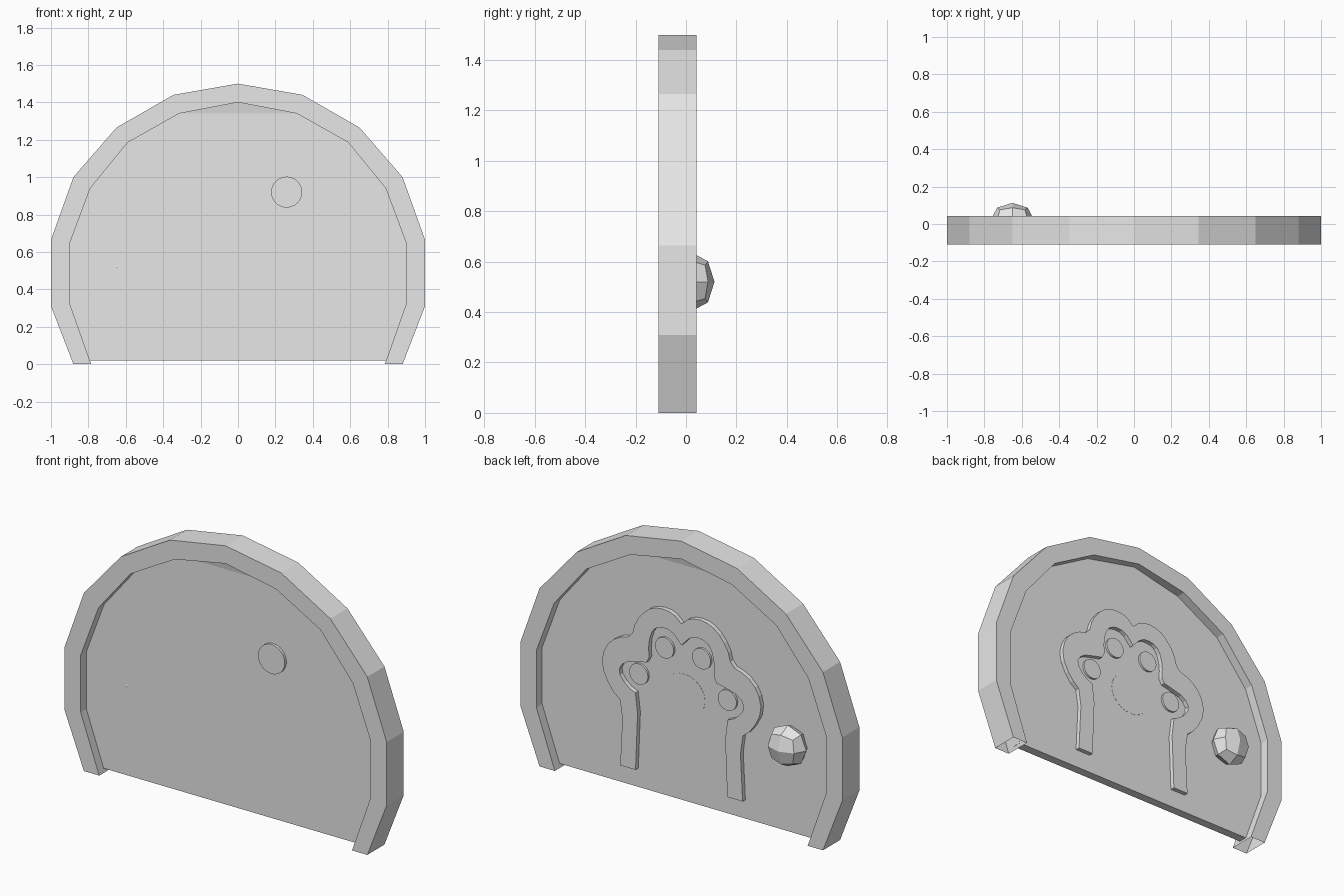
import bpy, bmesh, math
from mathutils import Vector

cube = bpy.data.objects.get("Cube")
if cube:
    bpy.data.objects.remove(cube, do_unlink=True)

grey = bpy.data.materials.new("light_grey")
grey.use_nodes = True
grey.diffuse_color = (0.8, 0.8, 0.8, 1)
grey.node_tree.nodes["Principled BSDF"].inputs["Base Color"].default_value = grey.diffuse_color

FRONT, BACK = -0.11, 0.042              # frame faces
PANEL_FRONT, PANEL_BACK = -0.06, -0.01  # panel faces
PAW_X = 0.018


def finish(bm, name):
    bmesh.ops.recalc_face_normals(bm, faces=bm.faces[:])
    mesh = bpy.data.meshes.new(name)
    bm.to_mesh(mesh)
    bm.free()
    mesh.materials.append(grey)
    obj = bpy.data.objects.new(name, mesh)
    bpy.context.collection.objects.link(obj)
    return obj


def mirrored(half):
    """Right-hand points up to the middle, then back down the other side."""
    return half + [(-x, z) for x, z in reversed(half[:-1])]


def band(name, outer, inner, y0, y1, capped, cx=0):
    """Strip between two paths, given thickness along y."""
    bm = bmesh.new()
    rings = []
    for (ox, oz), (ix, iz) in zip(outer, inner):
        section = [(ox, y0, oz), (ix, y0, iz), (ix, y1, iz), (ox, y1, oz)]
        rings.append([bm.verts.new((x + cx, y, z)) for x, y, z in section])
    for a, b in zip(rings, rings[1:]):
        for i in range(4):
            j = (i + 1) % 4
            bm.faces.new((a[i], a[j], b[j], b[i]))
    if capped:
        bm.faces.new(rings[0])
        bm.faces.new(rings[-1])
    return finish(bm, name)


def disc(name, x, z, rx, rz, y0, y1, sides=24):
    bm = bmesh.new()
    ends = []
    for y in (y0, y1):
        ends.append([bm.verts.new((x + rx * math.cos(t), y, z + rz * math.sin(t)))
                     for t in (math.tau * i / sides for i in range(sides))])
        bm.faces.new(ends[-1])
    for i in range(sides):
        j = (i + 1) % sides
        bm.faces.new((ends[0][i], ends[0][j], ends[1][j], ends[1][i]))
    return finish(bm, name)


def rounded(path):
    """Cut every corner of an open path once, keeping its ends."""
    out = [path[0]]
    for a, b in zip(path, path[1:]):
        a, b = Vector(a), Vector(b)
        out += [tuple(a.lerp(b, 0.25)), tuple(a.lerp(b, 0.75))]
    return out + [path[-1]]


# Arched frame, open underneath
outer = [(0.88, 0), (1, 0.31), (1, 0.665), (0.88, 1), (0.65, 1.265), (0.345, 1.44), (0, 1.5)]
inner = [(0.785, 0), (0.9, 0.325), (0.9, 0.645), (0.79, 0.94), (0.59, 1.185), (0.315, 1.34), (0, 1.4)]
band("door_frame", mirrored(outer), mirrored(inner), FRONT, BACK, False)

# Door panel in horizontal rows, slightly thicker at the peak
bm = bmesh.new()
rows = []
for x, z in [(0.793, 0.02)] + inner[1:]:
    flare = 0.01 if x == 0 else 0
    rows.append([[bm.verts.new((sx, y, z)) for sx in ((x, -x) if x else (0,))]
                 for y in (PANEL_FRONT - flare, PANEL_BACK + flare)])
for low, high in zip(rows, rows[1:]):
    for side in (0, 1):
        bm.faces.new(low[side] + high[side][::-1])
    for end in (0, -1):
        bm.faces.new((low[0][end], low[1][end], high[1][end], high[0][end]))
bm.faces.new(rows[0][0] + rows[0][1][::-1])
finish(bm, "door_panel")

# Peephole on the front
disc("peephole", 0.26, 0.92, 0.083, 0.083, PANEL_FRONT - 0.015, PANEL_FRONT + 0.01)

# Raised paw outline on the back
paw_outer = [(0.38, 0.125), (0.362, 0.478), (0.44, 0.54), (0.5, 0.66), (0.475, 0.77), (0.4, 0.84),
             (0.31, 0.865), (0.285, 0.96), (0.215, 1.045), (0.14, 1.075), (0.055, 1.068), (0, 1.02)]
paw_inner = [(0.285, 0.125), (0.268, 0.55), (0.34, 0.58), (0.395, 0.65), (0.36, 0.71), (0.27, 0.735),
             (0.2, 0.75), (0.205, 0.86), (0.18, 0.94), (0.13, 0.97), (0.06, 0.965), (0, 0.9)]
band("paw_outline", mirrored(rounded(paw_outer)), mirrored(rounded(paw_inner)),
     PANEL_BACK - 0.01, PANEL_BACK + 0.025, True, PAW_X)

# Paw pads
for side, label in ((1, "left"), (-1, "right")):
    for x, z, part in ((0.275, 0.66, "outer"), (0.115, 0.85, "inner")):
        disc(f"{label}_{part}_toe_pad", PAW_X + side * x, z, 0.058, 0.058,
             PANEL_BACK - 0.01, PANEL_BACK + 0.012)
disc("palm_pad", PAW_X, 0.61, 0.13, 0.12, PANEL_BACK - 0.01, PANEL_BACK + 0.001)

# Faceted door knob
bm = bmesh.new()
bmesh.ops.create_cube(bm, size=2)
bmesh.ops.subdivide_edges(bm, edges=bm.edges[:], cuts=1, use_grid_fill=True)
for v in bm.verts:
    n = v.co.normalized()
    v.co = (n.x * 0.115 - 0.65, n.y * 0.088 + 0.025, n.z * 0.115 + 0.52)
finish(bm, "door_knob")
